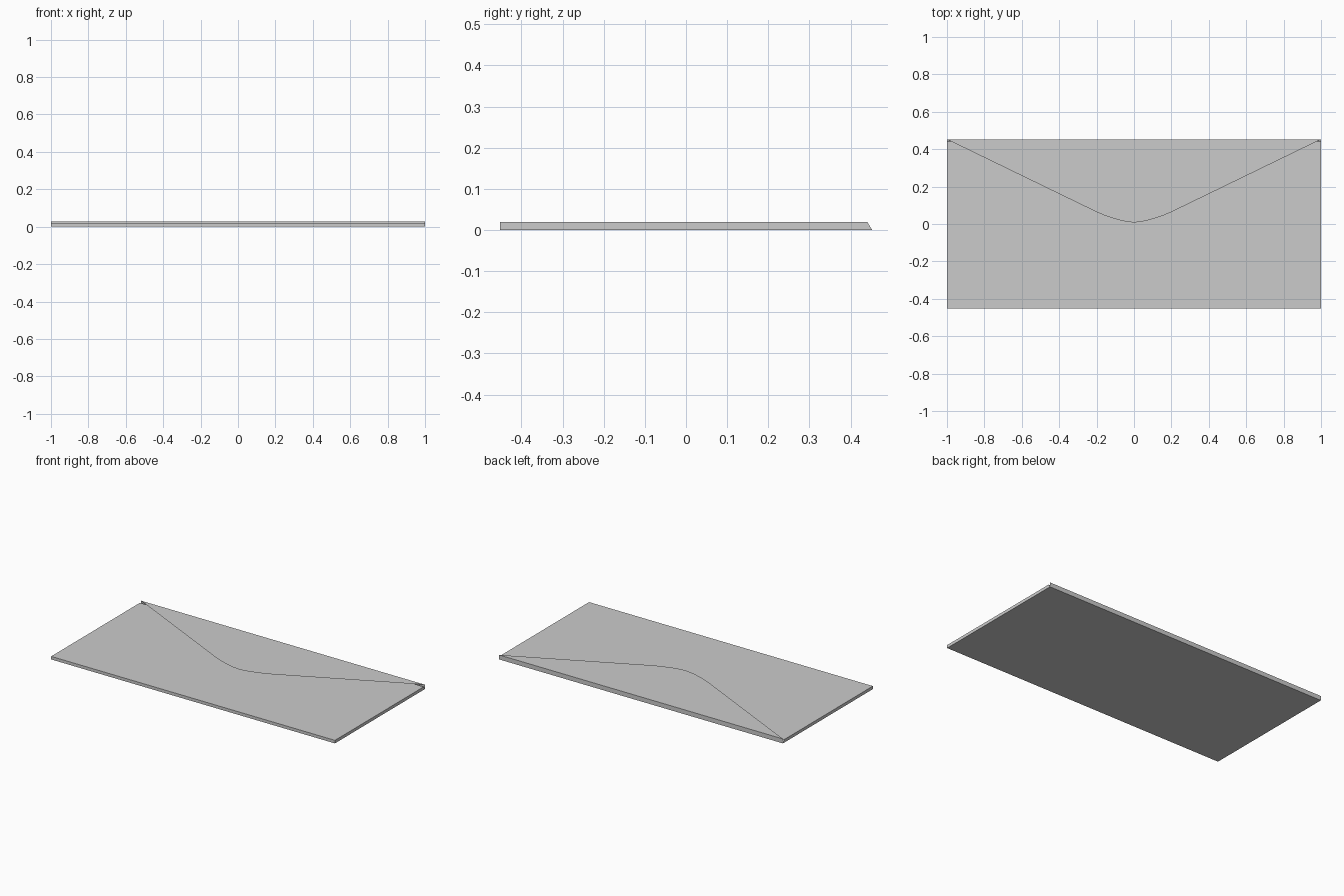
import bpy

if "Cube" in bpy.data.objects:
    bpy.data.objects.remove(bpy.data.objects["Cube"])

W, D = 1.0, 0.4525       # half width, half depth
BODY_TOP, FLAP_TOP = 0.0195, 0.0285


def make_mesh(name, verts, faces):
    mesh = bpy.data.meshes.new(name)
    mesh.from_pydata(verts, [], faces)
    mesh.update()
    obj = bpy.data.objects.new(name, mesh)
    bpy.context.collection.objects.link(obj)
    return obj


# Envelope body: side profile (y, z) with sloped back, extruded along x
profile = [(-D, 0), (D, 0), (D - 0.012, BODY_TOP), (-D, BODY_TOP)]
n = len(profile)
verts = [(x, y, z) for x in (-W, W) for y, z in profile]
faces = [(i, i + n, (i + 1) % n + n, (i + 1) % n) for i in range(n)]
faces += [tuple(range(n)), tuple(reversed(range(n, 2 * n)))]
make_mesh("envelope_body", verts, faces)

# Paper flap: thin sheet with a rounded point, folded down over the back edge
half = [(-W, D), (-0.2, 0.064), (-0.16, 0.047), (-0.12, 0.033),
        (-0.08, 0.021), (-0.04, 0.012)]
outline = half + [(0, 0.008)] + [(-x, y) for x, y in reversed(half)]
m = len(outline)
verts = [(x, y, FLAP_TOP) for x, y in outline] + [(W, D, 0), (-W, D, 0)]
make_mesh("envelope_flap", verts, [tuple(range(m)), (0, m - 1, m, m + 1)])
